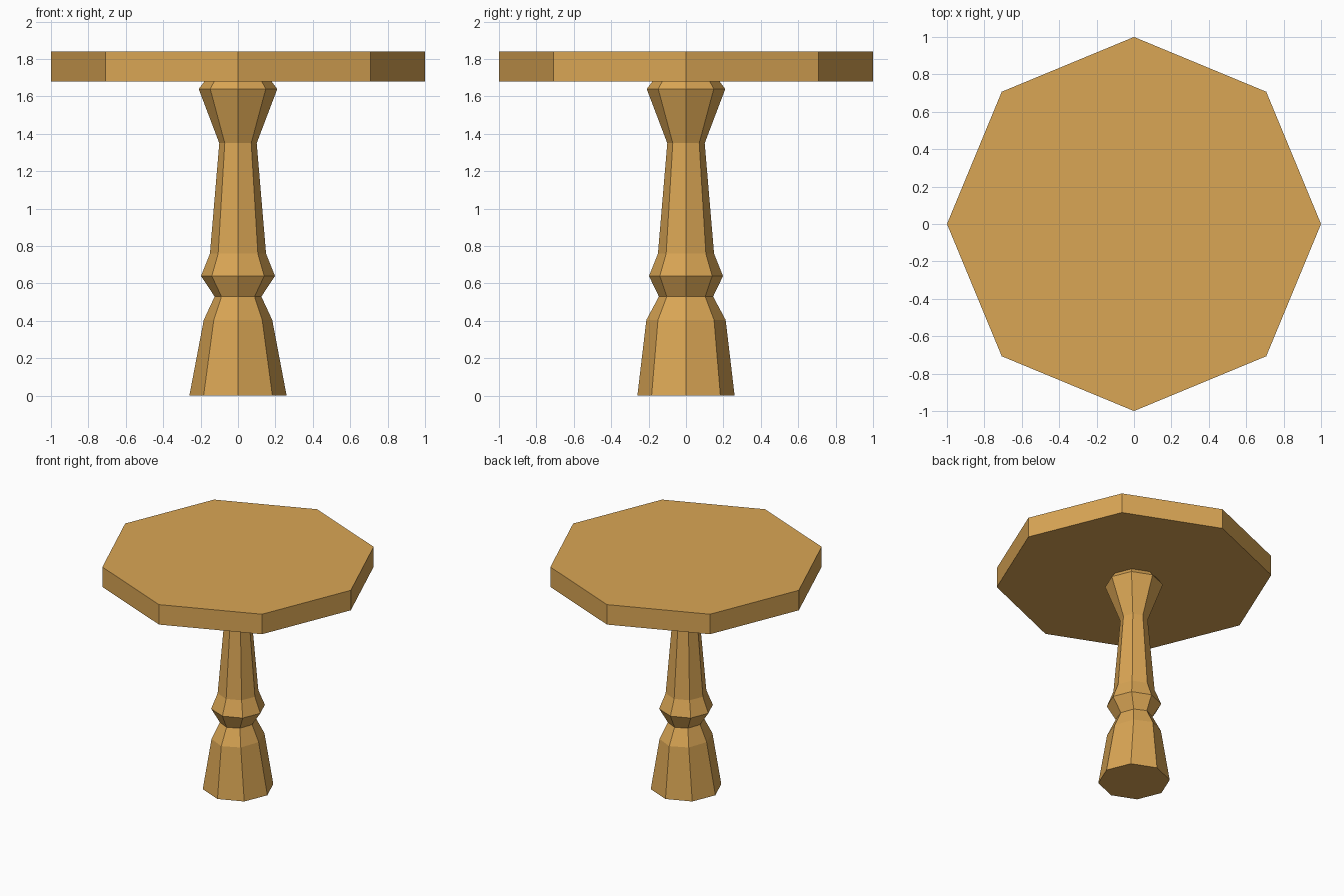
import bpy, bmesh
from math import cos, sin, tau

if "Cube" in bpy.data.objects:
    bpy.data.objects.remove(bpy.data.objects["Cube"])

SIDES = 8

wood = bpy.data.materials.new("wood")
wood.diffuse_color = (0.7, 0.38, 0.09, 1)
wood.use_nodes = True
wood.node_tree.nodes["Principled BSDF"].inputs["Base Color"].default_value = wood.diffuse_color


def octagon_stack(name, rings):
    """Closed eight-sided body through rings of (z, x radius, y radius)."""
    bm = bmesh.new()
    loops = [[bm.verts.new((rx * cos(tau * i / SIDES), ry * sin(tau * i / SIDES), z))
              for i in range(SIDES)] for z, rx, ry in rings]
    for low, high in zip(loops, loops[1:]):
        for i in range(SIDES):
            j = (i + 1) % SIDES
            bm.faces.new((low[i], low[j], high[j], high[i]))
    bm.faces.new(loops[0][::-1])
    bm.faces.new(loops[-1])
    mesh = bpy.data.meshes.new(name)
    bm.to_mesh(mesh)
    bm.free()
    mesh.materials.append(wood)
    obj = bpy.data.objects.new(name, mesh)
    bpy.context.collection.objects.link(obj)
    return obj


# Turned pedestal: foot, pinched neck, collar, tapered shaft and flared head
octagon_stack("pedestal", [
    (0.00, 0.26, 0.26),
    (0.405, 0.183, 0.212),
    (0.53, 0.125, 0.145),
    (0.64, 0.198, 0.198),
    (0.76, 0.15, 0.15),
    (1.35, 0.10, 0.10),
    (1.64, 0.21, 0.21),
    (1.68, 0.18, 0.18),
])

# Octagonal table top
octagon_stack("table_top", [(1.68, 1, 1), (1.84, 1, 1)])
